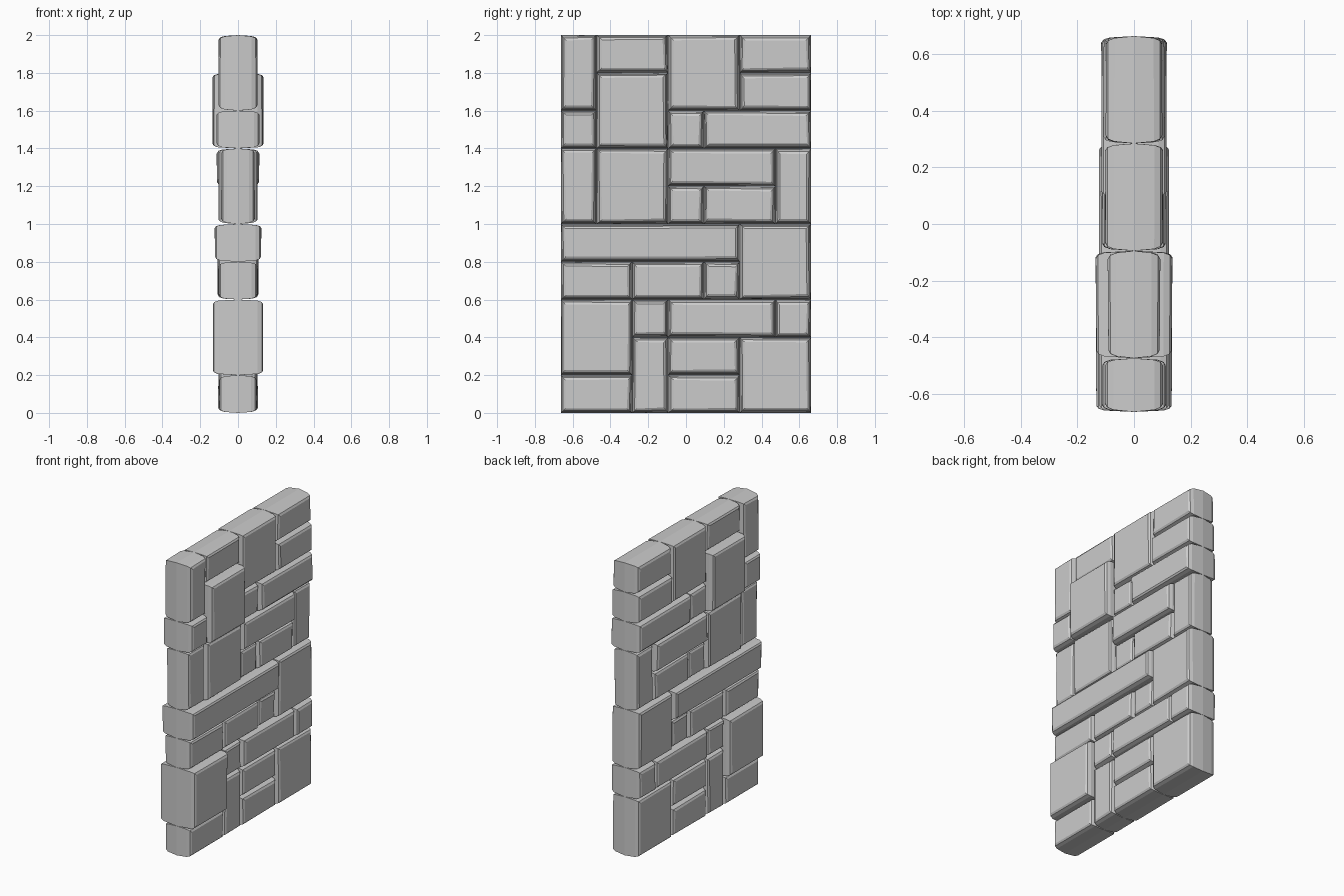
import bpy, bmesh, random

if "Cube" in bpy.data.objects:
    bpy.data.objects.remove(bpy.data.objects["Cube"])
random.seed(4)

COLS, ROWS = 7, 10
COL, ROW = 1.326 / COLS, 0.2   # cell size along y and z

# stones in laying order: cells wide, cells high, half thickness
STONES = [
    (2, 1, .1), (1, 2, .098), (2, 1, .1), (2, 2, .105),
    (2, 2, .135), (2, 1, .1),
    (1, 1, .1), (3, 1, .112), (1, 1, .115),
    (2, 1, .102), (2, 1, .1), (1, 1, .092), (2, 2, .108),
    (5, 1, .124),
    (1, 2, .09), (2, 2, .102), (1, 1, .088), (2, 1, .098), (1, 2, .092),
    (3, 1, .114),
    (1, 1, .114), (2, 2, .135), (1, 1, .1), (3, 1, .116),
    (1, 2, .102), (2, 2, .102), (2, 1, .108),
    (2, 1, .092), (2, 1, .1),
]


def stone(index, col, row, wide, high, d):
    """Block widest on the wall's middle plane, worn and chamfered toward both faces."""
    y0, z0 = (col - COLS / 2) * COL, row * ROW
    y1, z1 = y0 + wide * COL, z0 + high * ROW
    jit = [(random.uniform(-.004, .004), random.uniform(-.004, .004),
            random.uniform(-.003, .001)) for _ in range(4)]
    # x position, inset from cell edge, amount of irregularity
    half = [(d, .026, 1), (d - .008, .014, .6), (d - .03, .006, .3)]
    rings = half + [(0, 0, 0)] + [(-x, i, k) for x, i, k in reversed(half)]
    bm = bmesh.new()
    loops = []
    for x, i, k in rings:
        corners = [(y0 + i, z0 + i), (y1 - i, z0 + i), (y1 - i, z1 - i), (y0 + i, z1 - i)]
        side = 1 if x >= 0 else -1
        loops.append([bm.verts.new((x + side * k * j[2], y + k * j[0], z + k * j[1]))
                      for (y, z), j in zip(corners, jit)])
    for a, b in zip(loops, loops[1:]):
        for n in range(4):
            m = (n + 1) % 4
            bm.faces.new((a[n], a[m], b[m], b[n]))
    bm.faces.new(loops[0])
    bm.faces.new(loops[-1])
    bmesh.ops.recalc_face_normals(bm, faces=bm.faces[:])
    me = bpy.data.meshes.new(f"stone_{index:02d}")
    bm.to_mesh(me)
    bm.free()
    ob = bpy.data.objects.new(me.name, me)
    bpy.context.collection.objects.link(ob)


# lay each stone in the lowest, then leftmost, free cell
free = [(r, c) for r in range(ROWS) for c in range(COLS)]
for n, (wide, high, depth) in enumerate(STONES):
    row, col = free[0]
    stone(n, col, row, wide, high, depth)
    free = [(r, c) for r, c in free
            if not (row <= r < row + high and col <= c < col + wide)]
